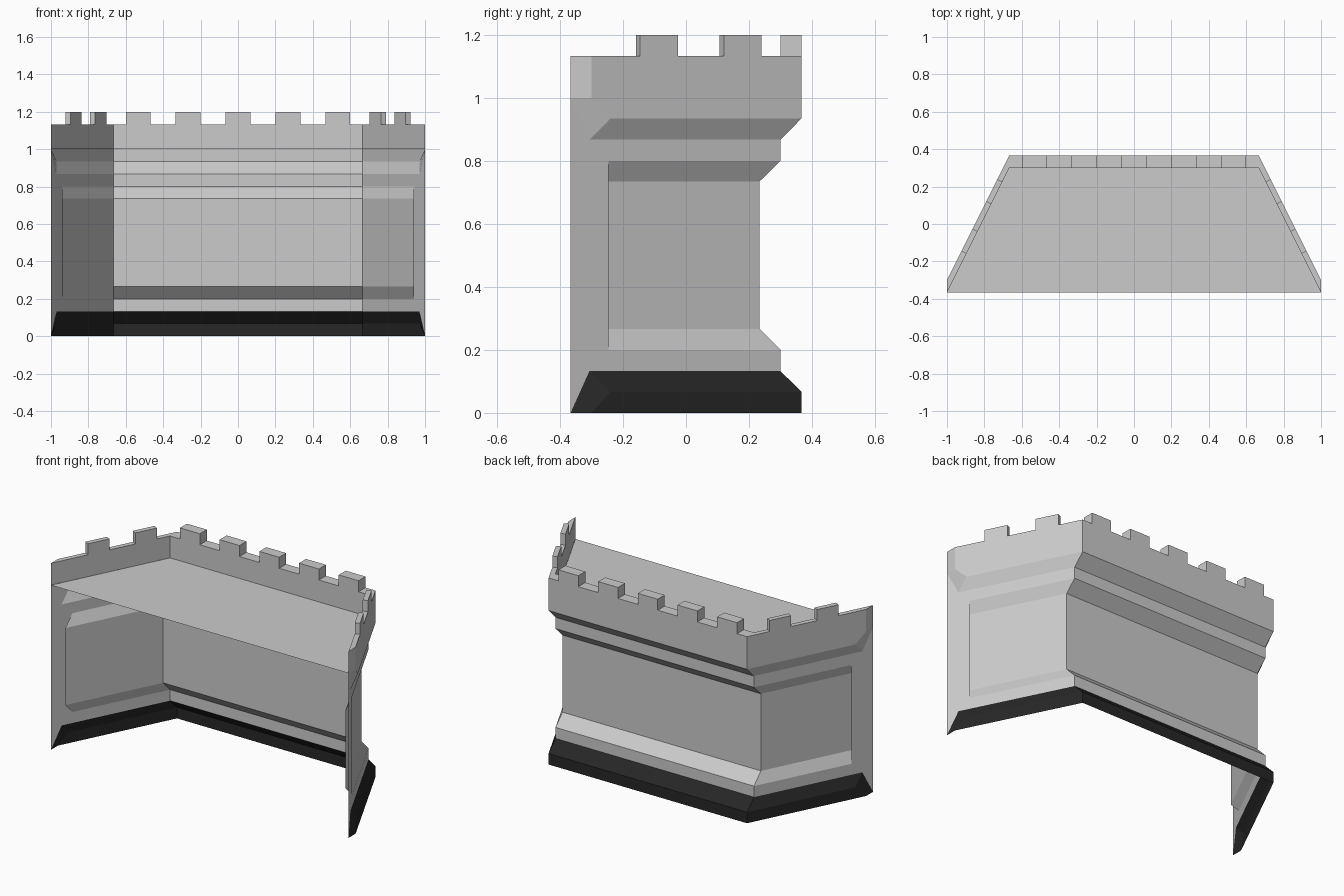
import bpy, bmesh
from mathutils import Vector

if "Cube" in bpy.data.objects:
    bpy.data.objects.remove(bpy.data.objects["Cube"])

CX, MID, T = 2 / 3, 0.3, 0.0667      # corner x, middle wall plane at the corner, relief step


def side(x, off, z):
    """Point on the slanted side wall (or the corner, or the centre line)."""
    return (x, MID + off - 2 * max(0, x - CX), z)


def make(name, faces, mirror=True, mat=None):
    bm = bmesh.new()
    for f in faces:
        bm.faces.new([bm.verts.new(p) for p in f])
    bmesh.ops.remove_doubles(bm, verts=bm.verts, dist=0.0005)
    if not mirror:
        bmesh.ops.recalc_face_normals(bm, faces=bm.faces)
    me = bpy.data.meshes.new(name)
    bm.to_mesh(me)
    bm.free()
    ob = bpy.data.objects.new(name, me)
    bpy.context.collection.objects.link(ob)
    if mirror:
        ob.modifiers.new("mirror", 'MIRROR')
    if mat:
        me.materials.append(mat)
    return ob


def sweep(profile):
    """Bands along the half wall; each profile point is (offset, z, end x)."""
    faces = []
    for (o0, z0, e0), (o1, z1, e1) in zip(profile, profile[1:]):
        for a0, a1, b0, b1 in ((0, 0, CX, CX), (CX, CX, e0, e1)):
            faces.append([side(a0, o0, z0), side(a1, o1, z1),
                          side(b1, o1, z1), side(b0, o0, z0)])
    return faces


dark = bpy.data.materials.new("dark_base")
dark.diffuse_color = (0.02, 0.02, 0.02, 1)
dark.use_nodes = True
dark.node_tree.nodes["Principled BSDF"].inputs["Base Color"].default_value = dark.diffuse_color

# Dark footing with its bevelled end
foot = [(T, 0, 1), (T, 0.067, 0.97), (0, 0.133, 0.97)]
faces = sweep(foot)
faces.append([side(1, 0, 0), side(1, T, 0), side(0.97, T, 0.067), side(0.97, 0, 0.133)])
make("footing", faces, mat=dark)

# Wall shell: recessed panel, ledge, overhang and parapet
wall = [(0, 0.133, 0.97), (0, 0.2, 0.94), (-T, 0.267, 0.94), (-T, 0.735, 0.94),
        (0, 0.8, 0.94), (0, 0.868, 0.97), (T, 0.935, 0.97), (T, 1.0, 1),
        (T, 1.133, 1), (0, 1.133, 1), (0, 1.0, 1)]
faces = sweep(wall)
faces += [
    # end border strip on the middle plane
    [side(x, 0, z) for x, z in ((1, 0), (0.97, 0.133), (0.94, 0.2),
                                (0.94, 0.8), (0.97, 0.868), (1, 1))],
    # end of the recess
    [side(0.94, o, z) for o, z in ((0, 0.2), (-T, 0.267), (-T, 0.735), (0, 0.8))],
    # bevelled end of the overhang, and end of the parapet
    [side(1, 0, 1), side(0.97, 0, 0.868), side(0.97, T, 0.935), side(1, T, 1)],
    [side(1, 0, 1), side(1, T, 1), side(1, T, 1.133), side(1, 0, 1.133)],
]
make("wall", faces)

# Walkway floor
make("walkway", [[(0, -0.367, 1), (1, -0.367, 1), side(CX, 0, 1), side(0, 0, 1)]])


def merlon(start, along, inward):
    """Open-bottomed block from an outer start point, a width and a depth vector."""
    s, a, n, up = Vector(start), Vector(along), Vector(inward), Vector((0, 0, 0.067))
    base = [s, s + a, s + a + n, s + n]
    top = [p + up for p in base]
    return [top] + [[base[i], base[(i + 1) % 4], top[(i + 1) % 4], top[i]] for i in range(4)]


# Merlons on the back wall and both sides
faces = []
for i in range(5):
    faces += merlon((-0.6 + i * 0.2667, MID + T, 1.133), (0.1333, 0, 0), (0, -T, 0))
for s in (-1, 1):
    for y in (0.24, -0.026):
        x = CX + (MID + T - y) / 2
        faces += merlon((s * x, y, 1.133), (s * 0.06, -0.12, 0), (-s * 0.0267, -0.0133, 0))
make("merlons", faces, mirror=False)
